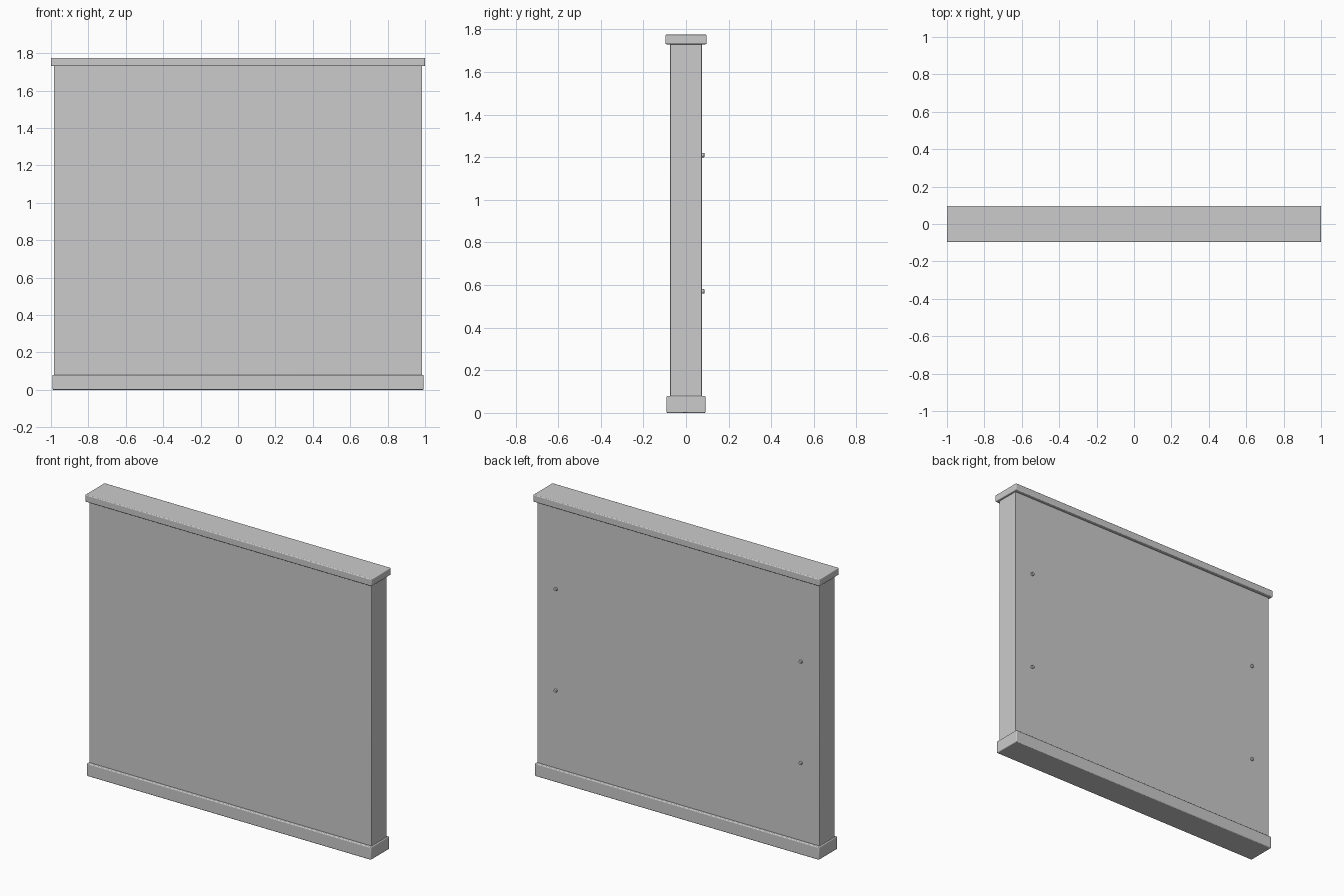
import bpy
from math import pi, radians

if "Cube" in bpy.data.objects:
    bpy.data.objects.remove(bpy.data.objects["Cube"])


def finish(obj, name, bevel):
    """Name the part, round its edges slightly and smooth the shading."""
    obj.name = name
    bpy.ops.object.transform_apply(location=False, rotation=True, scale=True)
    mod = obj.modifiers.new("edge_rounding", 'BEVEL')
    mod.width = bevel
    mod.segments = 3
    mod.limit_method = 'ANGLE'
    mod.angle_limit = radians(50)
    bpy.ops.object.shade_smooth_by_angle(angle=radians(30))
    return obj


def slab(name, half_x, half_y, z0, z1, bevel):
    bpy.ops.mesh.primitive_cube_add(size=2, location=(0, 0, (z0 + z1) / 2))
    obj = bpy.context.object
    obj.scale = (half_x, half_y, (z1 - z0) / 2)
    return finish(obj, name, bevel)


# Wall panel with plinth and coping
slab("wall_panel", 0.985, 0.074, 0.07, 1.74, 0.002)
slab("base_plinth", 0.992, 0.0915, 0.0, 0.08, 0.005)
slab("top_coping", 1.0, 0.097, 1.73, 1.775, 0.005)

# Four bolt heads on the back
for side, x in (("left", -0.855), ("right", 0.855)):
    for level, z in (("lower", 0.57), ("upper", 1.21)):
        bpy.ops.mesh.primitive_cylinder_add(
            vertices=16, radius=0.0105, depth=0.022,
            location=(x, 0.075, z), rotation=(pi / 2, 0, 0))
        finish(bpy.context.object, f"bolt_{side}_{level}", 0.003)
